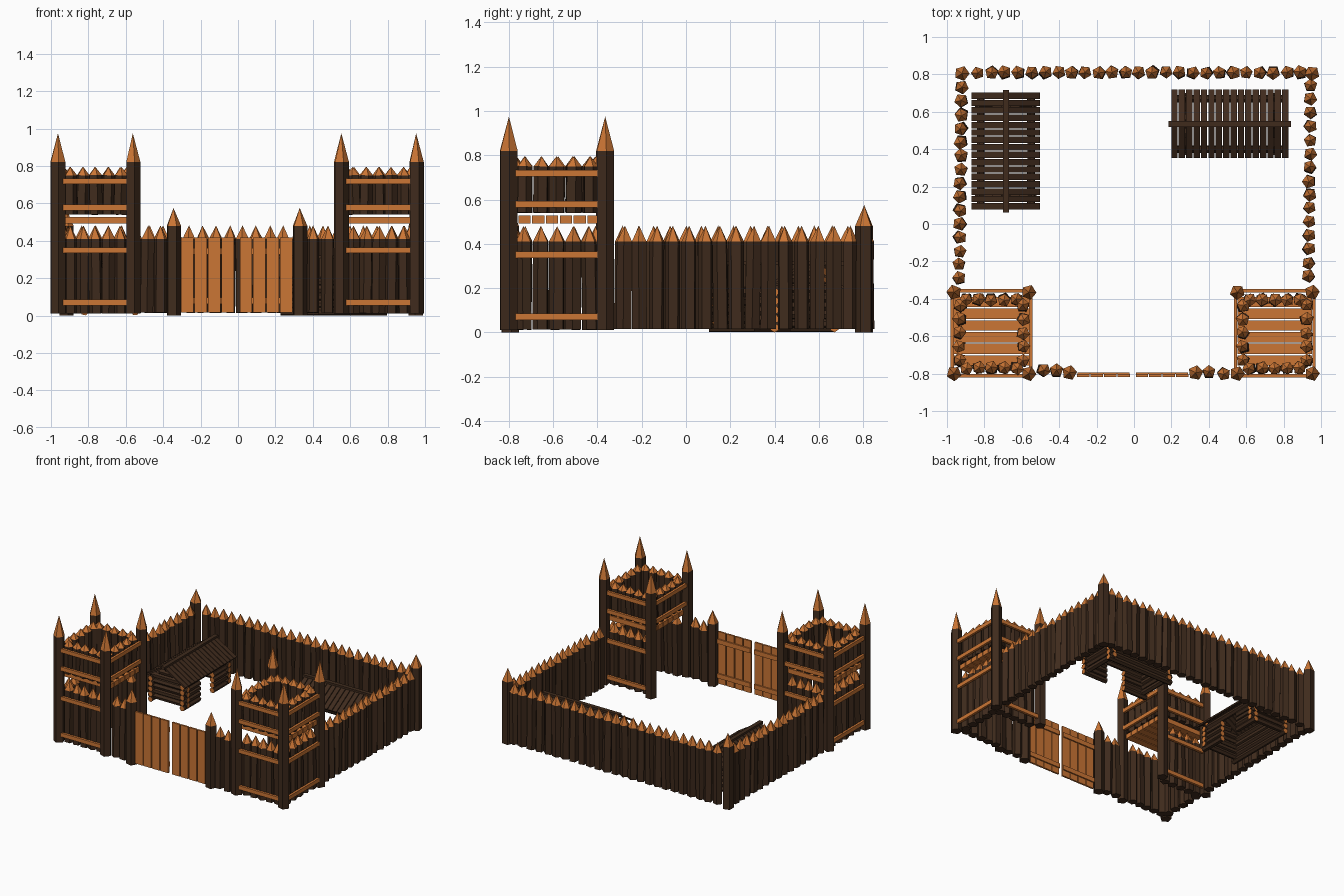
import bpy, bmesh, random
from math import cos, sin, pi, atan2, hypot
from mathutils import Vector, Matrix

if "Cube" in bpy.data.objects:
    bpy.data.objects.remove(bpy.data.objects["Cube"])

random.seed(4)


def material(name, rgb):
    m = bpy.data.materials.new(name)
    m.diffuse_color = (*rgb, 1)
    m.use_nodes = True
    m.node_tree.nodes["Principled BSDF"].inputs["Base Color"].default_value = m.diffuse_color
    return m


BARK, CUT = 0, 1
MATS = [material("dark_bark", (0.05, 0.024, 0.012)), material("cut_wood", (0.6, 0.18, 0.035))]


def log(bm, a, b, r, tip=0.0, ends=BARK, n=5):
    """Faceted log from a to b, optionally sharpened at b."""
    a, b = Vector(a), Vector(b)
    d = (b - a).normalized()
    q = d.to_track_quat('Z', 'Y')
    t = random.uniform(0, 2 * pi)
    ring = [q @ Vector((r * cos(t + 2 * pi * i / n), r * sin(t + 2 * pi * i / n), 0)) for i in range(n)]
    lo = [bm.verts.new(a + v) for v in ring]
    hi = [bm.verts.new(b + v) for v in ring]
    bm.faces.new(lo[::-1]).material_index = ends
    for i in range(n):
        j = (i + 1) % n
        bm.faces.new((lo[i], lo[j], hi[j], hi[i])).material_index = BARK
    if tip:
        top = bm.verts.new(b + d * tip)
        for i in range(n):
            bm.faces.new((hi[i], hi[(i + 1) % n], top)).material_index = CUT
    else:
        bm.faces.new(hi).material_index = ends


def box(bm, c, size, mat=CUT, rot=Matrix()):
    m = Matrix.Translation(c) @ rot @ Matrix.Diagonal((*size, 1))
    vs = bmesh.ops.create_cube(bm, size=1, matrix=m)["verts"]
    for f in {f for v in vs for f in v.link_faces}:
        f.material_index = mat


def finish(bm, name):
    bmesh.ops.recalc_face_normals(bm, faces=bm.faces)
    me = bpy.data.meshes.new(name)
    bm.to_mesh(me)
    bm.free()
    for m in MATS:
        me.materials.append(m)
    ob = bpy.data.objects.new(name, me)
    bpy.context.collection.objects.link(ob)
    return ob


def row(bm, a, b, count, z0, z1, tip, r=0.036):
    """Palisade of pointed logs spread evenly from a to b."""
    a, b = Vector(a), Vector(b)
    for i in range(count):
        p = a.lerp(b, i / max(count - 1, 1))
        j = [random.uniform(-0.004, 0.004) for _ in range(4)]
        log(bm, (p.x + j[0], p.y + j[1], z0), (p.x + j[2], p.y + j[3], z1),
            r * random.uniform(0.96, 1.04), tip)


# palisade walls
for name, a, b, n in (("back_wall", (-0.835, 0.81), (0.89, 0.81), 25),
                      ("left_wall", (-0.922, 0.73), (-0.935, -0.29), 15),
                      ("right_wall", (0.945, 0.74), (0.932, -0.28), 15),
                      ("front_wall_left", (-0.485, -0.785), (-0.412, -0.785), 2),
                      ("front_wall_right", (0.403, -0.793), (0.477, -0.8), 2)):
    bm = bmesh.new()
    row(bm, a, b, n, 0.015, 0.41, 0.072)
    finish(bm, name)

# back corner posts and gate posts
for name, x, y in (("back_post_left", -0.92, 0.805), ("back_post_right", 0.952, 0.805),
                   ("gate_post_left", -0.345, -0.795), ("gate_post_right", 0.33, -0.795)):
    bm = bmesh.new()
    log(bm, (x, y, 0), (x, y, 0.48), 0.041, 0.095)
    finish(bm, name)

# gate leaves: four planks with two battens on the inside
for name, x0 in (("gate_leaf_left", -0.305), ("gate_leaf_right", 0.008)):
    bm = bmesh.new()
    for i in range(4):
        box(bm, (x0 + 0.034 + 0.072 * i, -0.81, 0.217), (0.065, 0.014, 0.4))
    for z in (0.08, 0.345):
        box(bm, (x0 + 0.142, -0.798, z), (0.28, 0.01, 0.035))
    finish(bm, name)


# watchtowers; side is the direction of the outer wall, the inner ground side is open
def tower(prefix, cx, side):
    bm = bmesh.new()
    for x in (cx - 0.2, cx + 0.2):
        for y in (-0.8, -0.365):
            log(bm, (x, y, 0.01), (x, y, 0.82), 0.041, 0.155)
    finish(bm, prefix + "_posts")

    bm = bmesh.new()
    for z0, z1, tip in ((0.012, 0.41, 0.07), (0.54, 0.75, 0.045)):
        for y in (-0.77, -0.405):
            row(bm, (cx - 0.135, y), (cx + 0.135, y), 5, z0, z1, tip)
        for s in (-1, 1):
            if s == side or z0 > 0.5:
                row(bm, (cx + 0.17 * s, -0.73), (cx + 0.17 * s, -0.435), 5, z0, z1, tip)
    finish(bm, prefix + "_walls")

    bm = bmesh.new()
    for z in (0.07, 0.35, 0.578, 0.718):
        for y in (-0.812, -0.357):
            box(bm, (cx, y, z), (0.35, 0.018, 0.03))
        for s in (-1, 1):
            if s == side or z > 0.5:
                box(bm, (cx + 0.21 * s, -0.5825, z), (0.018, 0.38, 0.03))
    finish(bm, prefix + "_rails")

    bm = bmesh.new()
    for i in range(6):
        box(bm, (cx, -0.73 + 0.0625 * i, 0.51), (0.4, 0.055, 0.036))
    finish(bm, prefix + "_floor")


tower("left_tower", -0.7625, -1)
tower("right_tower", 0.7525, 1)


# log cabins, ridge along local y, doorway on local +x
def cabin(prefix, x, y, turn):
    place = Matrix.Translation((x, y, 0)) @ Matrix.Rotation(turn, 4, 'Z')
    r = 0.021
    bm = bmesh.new()
    for i in range(5):
        z = 0.021 + 0.04 * i
        log(bm, (-0.135, -0.285, z), (-0.135, 0.285, z), r, ends=CUT, n=6)
        spans = ((-0.285, -0.08), (0.08, 0.285)) if i < 4 else ((-0.285, 0.285),)
        for a, b in spans:
            log(bm, (0.135, a, z), (0.135, b, z), r, ends=CUT, n=6)
    for z, h in ((0.04, 0.165), (0.08, 0.165), (0.12, 0.165), (0.16, 0.165),
                 (0.2, 0.14), (0.24, 0.075), (0.275, 0.025)):
        for s in (-1, 1):
            log(bm, (-h, 0.25 * s, z), (h, 0.25 * s, z), r, ends=CUT, n=6)
    finish(bm, prefix + "_walls").matrix_world = place

    bm = bmesh.new()
    slope = atan2(0.11, 0.18)
    for s in (-1, 1):
        for i in range(16):
            box(bm, (0.09 * s, -0.296 + 0.0395 * i, 0.255), (hypot(0.18, 0.11), 0.034, 0.012),
                BARK, Matrix.Rotation(slope * s, 4, 'Y'))
    box(bm, (0, 0, 0.312), (0.032, 0.655, 0.02), BARK)
    finish(bm, prefix + "_roof").matrix_world = place


cabin("left_cabin", -0.685, 0.39, 0)
cabin("right_cabin", 0.5125, 0.535, -pi / 2)
